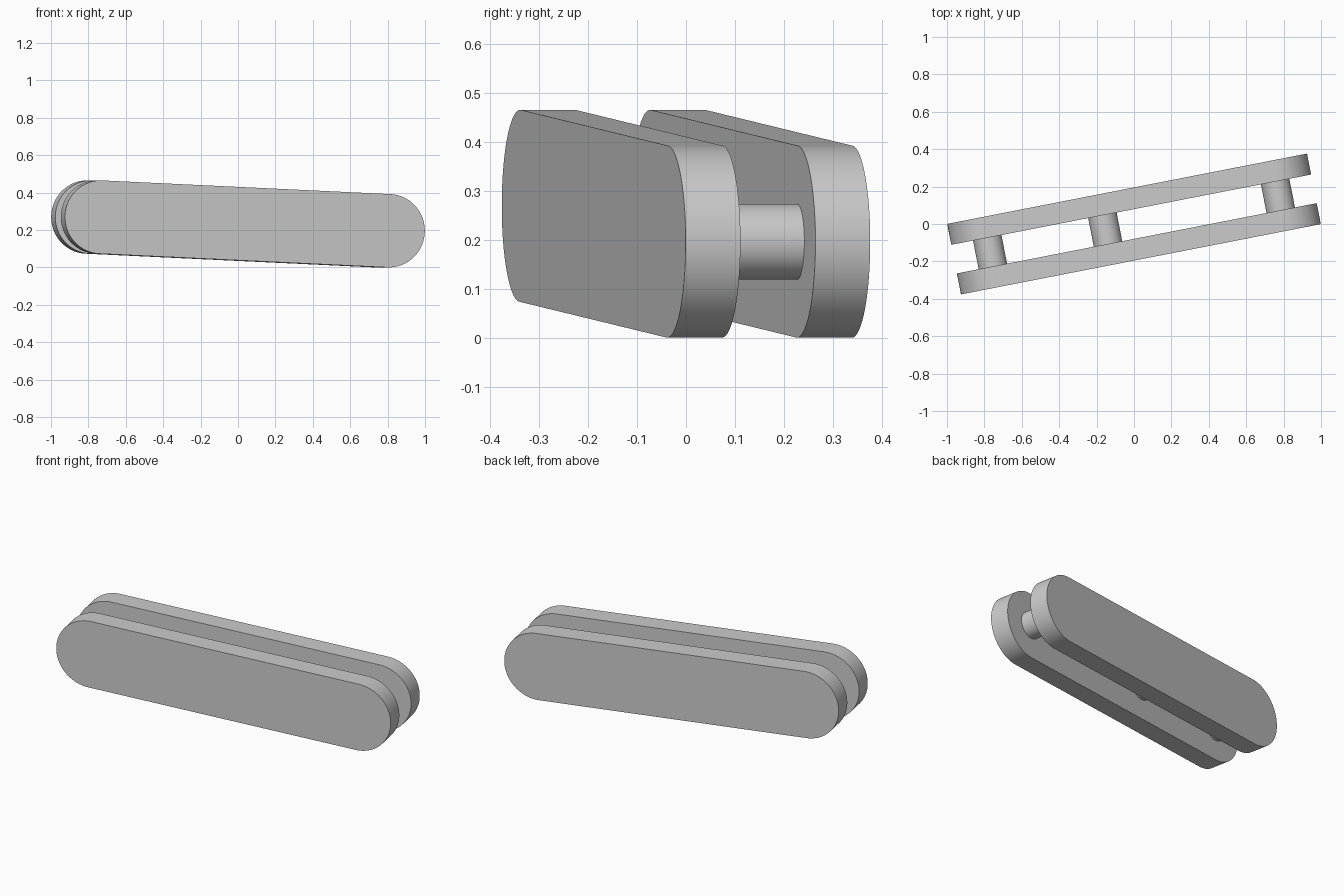
import bpy
import bmesh
from math import cos, sin, pi, radians
from mathutils import Euler, Matrix, Vector

if "Cube" in bpy.data.objects:
    bpy.data.objects.remove(bpy.data.objects["Cube"], do_unlink=True)

HALF = 0.785        # half distance between the end arc centres
RADIUS = 0.196      # end arc radius
THICK = 0.114       # plate thickness
OFFSET = 0.135      # plate centre distance from the middle plane
PIN_RADIUS = 0.0775
ARC_STEPS = 48

# Shared placement: turned about z and tipped slightly down to +x
PLACE = Matrix.Translation((0, 0, 0.2325)) @ Euler(
    (0, radians(2.67), radians(11.05))).to_matrix().to_4x4()

grey = bpy.data.materials.new("plain grey")
grey.use_nodes = True
colour = (0.6, 0.6, 0.6, 1)
grey.diffuse_color = colour
grey.node_tree.nodes["Principled BSDF"].inputs["Base Color"].default_value = colour


def extrude_profile(name, points, y_centre, depth):
    """Solid from an (x, z) outline extruded along the local y axis."""
    bm = bmesh.new()
    verts = [bm.verts.new((x, y_centre - depth / 2, z)) for x, z in points]
    face = bm.faces.new(verts)
    moved = bmesh.ops.extrude_face_region(bm, geom=[face])["geom"]
    bmesh.ops.translate(bm, vec=Vector((0, depth, 0)),
                        verts=[g for g in moved if isinstance(g, bmesh.types.BMVert)])
    bmesh.ops.recalc_face_normals(bm, faces=bm.faces)
    mesh = bpy.data.meshes.new(name)
    bm.to_mesh(mesh)
    bm.free()
    mesh.materials.append(grey)
    obj = bpy.data.objects.new(name, mesh)
    bpy.context.collection.objects.link(obj)
    obj.matrix_world = PLACE
    bpy.ops.object.select_all(action="DESELECT")
    obj.select_set(True)
    bpy.context.view_layer.objects.active = obj
    bpy.ops.object.shade_smooth_by_angle(angle=radians(30))
    return obj


def arc(cx, radius, start, sweep, steps):
    return [(cx + radius * cos(start + sweep * i / steps),
             radius * sin(start + sweep * i / steps)) for i in range(steps + 1)]


# Two long plates with rounded ends
outline = (arc(HALF, RADIUS, -pi / 2, pi, ARC_STEPS)
           + arc(-HALF, RADIUS, pi / 2, pi, ARC_STEPS))
for name, side in (("front_plate", -1), ("back_plate", 1)):
    extrude_profile(name, outline, side * OFFSET, THICK)

# Three round pins joining the plates
gap = 2 * OFFSET - THICK
for name, x in (("right_pin", -HALF), ("middle_pin", -HALF / 5), ("left_pin", HALF)):
    circle = arc(x, PIN_RADIUS, 0, 2 * pi, 64)[:-1]
    extrude_profile(name, circle, 0, gap + 0.002)
